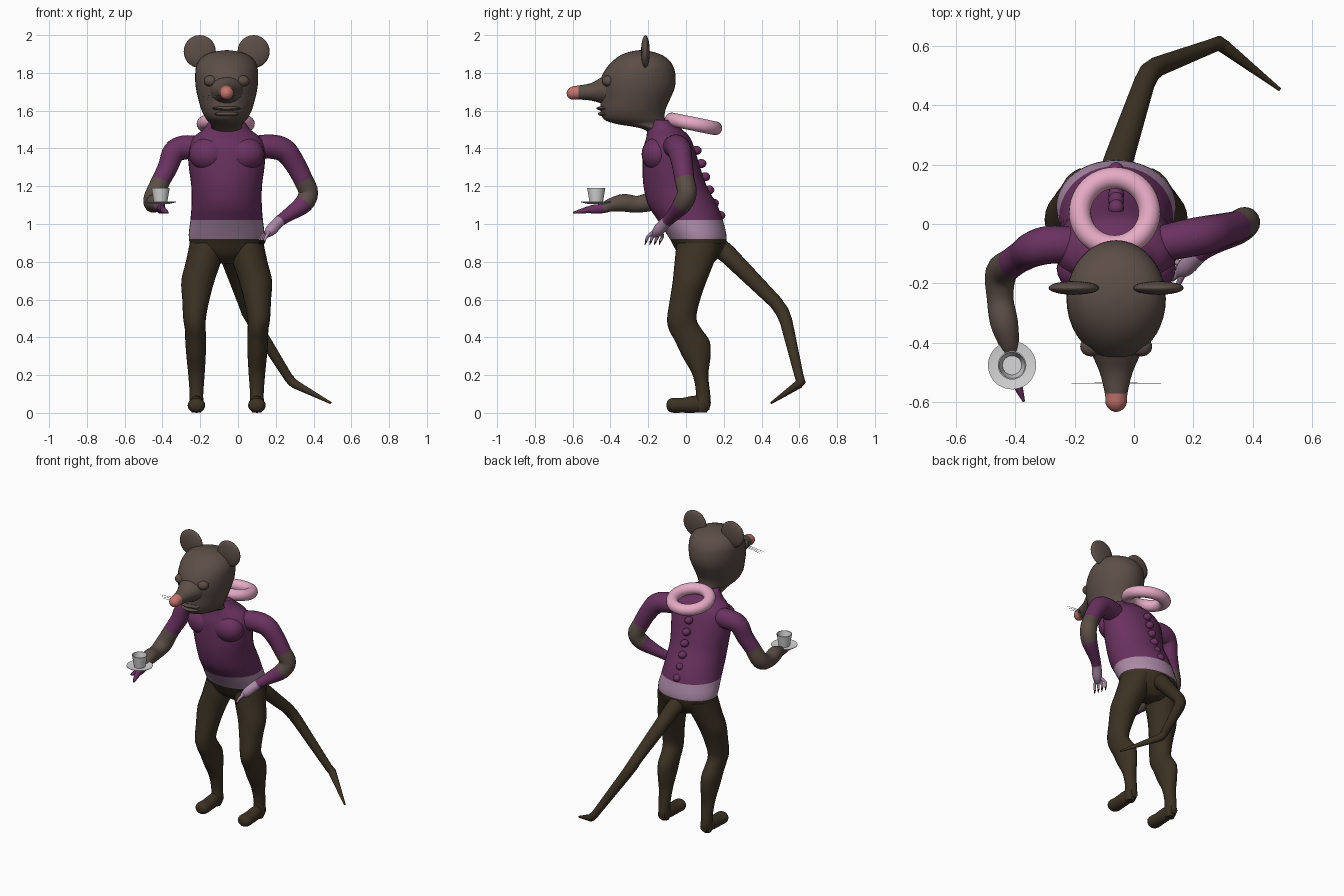
import bpy, bmesh, math
from mathutils import Vector, Matrix

CX = -0.06  # body centre line


def lin(c):
    c /= 255
    return c / 12.92 if c <= 0.04045 else ((c + 0.055) / 1.055) ** 2.4


MATS = {}
for key, name, rgb in [
        ("F", "fur_brown", (92, 78, 71)), ("L", "dark_leg_brown", (60, 50, 36)),
        ("P", "shirt_purple", (106, 50, 96)), ("W", "waist_lilac", (172, 138, 168)),
        ("R", "ring_pink", (232, 172, 198)), ("N", "nose_pink", (196, 116, 110)),
        ("C", "china_white", (215, 215, 215)), ("K", "claw_dark", (30, 26, 24))]:
    m = bpy.data.materials.new(name)
    m.diffuse_color = (*[lin(c) for c in rgb], 1)
    MATS[key] = m


def finish(name, bm, keys, angle=55):
    bmesh.ops.recalc_face_normals(bm, faces=bm.faces[:])
    me = bpy.data.meshes.new(name)
    bm.to_mesh(me)
    bm.free()
    for k in keys:
        me.materials.append(MATS[k])
    for p in me.polygons:
        p.use_smooth = True
    me.set_sharp_from_angle(angle=math.radians(angle))
    ob = bpy.data.objects.new(name, me)
    bpy.context.collection.objects.link(ob)
    return ob


def spline(pts, steps):
    """Smooth interpolation through the control points (Catmull-Rom)."""
    out = []
    for i in range(len(pts) - 1):
        p0, p1, p2, p3 = (pts[max(i - 1, 0)], pts[i], pts[i + 1],
                          pts[min(i + 2, len(pts) - 1)])
        for s in range(steps):
            t = s / steps
            out.append(tuple(0.5 * (2 * b + (c - a) * t + (2 * a - 5 * b + 4 * c - d) * t * t
                                    + (3 * b - a - 3 * c + d) * t ** 3)
                             for a, b, c, d in zip(p0, p1, p2, p3)))
    return out + [pts[-1]]


def loft(name, pts, colours, plane=None, steps=4, n=24, angle=55):
    """Skin elliptical rings (x, y, z, a[, b]); colours has one key per segment, last repeats."""
    pts = [tuple(p) if len(p) == 5 else tuple(p) + (p[3],) for p in pts]
    rings = spline(pts, steps)
    keys = sorted(set(colours))
    bm = bmesh.new()
    loops, u = [], Vector((1, 0, 0.01))
    for i, (x, y, z, a, b) in enumerate(rings):
        c = Vector((x, y, z))
        if plane:
            u, v = Vector((1, 0, 0)), Vector((0, 1, 0) if plane == "XY" else (0, 0, 1))
        else:
            t0 = c - Vector(rings[i - 1][:3]) if i else Vector()
            t1 = Vector(rings[i + 1][:3]) - c if i < len(rings) - 1 else Vector()
            t = (t0.normalized() + t1.normalized()).normalized()
            u = u - t * u.dot(t)
            if u.length < 0.05:
                u = t.orthogonal()
            u.normalize()
            v = t.cross(u)
        a, b = max(a, 0.001), max(b, 0.001)
        loops.append([bm.verts.new(c + u * a * math.cos(k * math.tau / n)
                                   + v * b * math.sin(k * math.tau / n)) for k in range(n)])
    for i in range(len(loops) - 1):
        key = colours[min(i // steps, len(colours) - 1)]
        for k in range(n):
            f = bm.faces.new((loops[i][k], loops[i][(k + 1) % n],
                              loops[i + 1][(k + 1) % n], loops[i + 1][k]))
            f.material_index = keys.index(key)
    bm.faces.new(loops[0]).material_index = keys.index(colours[0])
    bm.faces.new(loops[-1]).material_index = keys.index(colours[-1])
    return finish(name, bm, keys, angle)


def ball(name, loc, size, key):
    bm = bmesh.new()
    bmesh.ops.create_uvsphere(bm, u_segments=24, v_segments=14, radius=1,
                              matrix=Matrix.LocRotScale(Vector(loc), None, Vector(size)))
    return finish(name, bm, [key])


def stack(x, rows):
    """Horizontal rings from (z, y_front, y_back, half_width)."""
    return [(x, (f + b) / 2, z, a, (b - f) / 2) for z, f, b, a in rows]


# torso with hips, waistband and shirt
loft("torso", stack(CX, [
    (0.79, 0.02, 0.14, 0.06), (0.84, -0.04, 0.185, 0.165), (0.92, -0.085, 0.215, 0.2),
    (1.02, -0.15, 0.195, 0.192), (1.10, -0.20, 0.165, 0.186), (1.20, -0.225, 0.11, 0.187),
    (1.30, -0.23, 0.075, 0.2), (1.40, -0.225, 0.045, 0.205), (1.46, -0.21, 0.02, 0.175),
    (1.50, -0.205, -0.02, 0.125), (1.55, -0.19, -0.08, 0.09)]), "LLWP", "XY", n=40)

# buttons down the spine
for i, (y, z) in enumerate([(0.055, 1.39), (0.08, 1.32), (0.1, 1.25),
                            (0.122, 1.18), (0.146, 1.11), (0.18, 1.045)]):
    ball(f"back_button_{i + 1}", (CX, y, z), (0.026, 0.028, 0.024), "P")

# skull, jaw and neck
loft("head", stack(CX, [
    (1.44, -0.19, -0.05, 0.07), (1.50, -0.22, -0.085, 0.08), (1.53, -0.37, -0.105, 0.085),
    (1.555, -0.435, -0.112, 0.108), (1.60, -0.452, -0.11, 0.132), (1.66, -0.452, -0.085, 0.15),
    (1.72, -0.455, -0.06, 0.163), (1.78, -0.447, -0.055, 0.167), (1.84, -0.41, -0.07, 0.16),
    (1.885, -0.36, -0.11, 0.128), (1.91, -0.305, -0.17, 0.075), (1.92, -0.25, -0.23, 0.01)]),
    "F", "XY", n=40)

# snout with coloured nose tip
loft("snout", [
    (CX, -0.34, 1.715, 0.12, 0.09), (CX, -0.43, 1.71, 0.085, 0.075),
    (CX, -0.50, 1.70, 0.055, 0.047), (CX, -0.57, 1.696, 0.038, 0.037),
    (CX, -0.605, 1.693, 0.035, 0.034), (CX, -0.625, 1.692, 0.02, 0.02),
    (CX, -0.632, 1.692, 0.002, 0.002)], "FFFN", "XZ")

# lips
ball("upper_lip", (CX, -0.435, 1.612), (0.075, 0.04, 0.012), "F")
ball("lower_lip", (CX, -0.43, 1.583), (0.065, 0.037, 0.013), "F")

for s, side in ((-1, "right"), (1, "left")):
    # ears, eyelids, chest
    ball(f"{side}_ear", (CX + s * 0.1425, -0.215, 1.913), (0.085, 0.023, 0.087), "F")
    ball(f"{side}_eyelid", (CX + s * 0.085, -0.412, 1.757), (0.036, 0.033, 0.03), "F")
    ball(f"{side}_chest", (CX + s * 0.095, -0.15, 1.37), (0.105, 0.085, 0.09), "P")
    # whiskers
    for j in range(3):
        loft(f"{side}_whisker_{j + 1}",
             [(CX + s * 0.03, -0.535, 1.685 - 0.008 * j, 0.0016),
              (CX + s * (0.15 - 0.012 * j), -0.535, 1.675 - 0.01 * j, 0.001)],
             "C", steps=1, n=5)
    # legs
    leg = [(0.90, -0.05, 0.19, 0.095, 0.10), (0.80, -0.06, 0.15, 0.093, 0.123),
           (0.70, -0.07, 0.11, 0.088, 0.152), (0.60, -0.085, 0.075, 0.072, 0.163),
           (0.50, -0.10, 0.055, 0.06, 0.17), (0.44, -0.09, 0.085, 0.055, 0.166),
           (0.38, -0.058, 0.125, 0.055, 0.164), (0.30, -0.02, 0.13, 0.051, 0.162),
           (0.20, 0.035, 0.118, 0.043, 0.16), (0.10, 0.053, 0.128, 0.036, 0.16),
           (0.04, 0.04, 0.13, 0.037, 0.16), (0.003, 0.06, 0.11, 0.025, 0.16)]
    loft(f"{side}_leg", [(CX + s * dx, (f + b) / 2, z, a, (b - f) / 2)
                         for z, f, b, a, dx in leg], "L", "XY")
    fx = CX + s * 0.16
    loft(f"{side}_foot", [(fx, 0.125, 0.045, 0.025, 0.03), (fx, 0.05, 0.046, 0.038, 0.045),
                          (fx, -0.02, 0.04, 0.043, 0.039), (fx, -0.07, 0.04, 0.046, 0.039),
                          (fx, -0.095, 0.04, 0.032, 0.028), (fx, -0.104, 0.04, 0.004, 0.004)],
         "L", "XZ")

# arm resting on the hip
loft("left_arm", [
    (0.08, -0.07, 1.405, 0.06), (0.17, -0.05, 1.41, 0.064), (0.245, -0.035, 1.39, 0.063),
    (0.30, -0.02, 1.32, 0.056), (0.345, -0.008, 1.235, 0.052), (0.372, 0.005, 1.165, 0.052),
    (0.345, -0.02, 1.105, 0.05), (0.27, -0.065, 1.05, 0.036), (0.22, -0.10, 1.015, 0.03),
    (0.175, -0.145, 0.968, 0.03), (0.15, -0.17, 0.94, 0.015)], "PPPPFFPPW")
for i in range(4):
    x, y = 0.15 - 0.008 * i, -0.21 + 0.025 * i
    loft(f"left_finger_{i + 1}", [(0.165, -0.165 + 0.01 * i, 0.96, 0.012),
                                  (x, y + 0.01, 0.935, 0.009), (x - 0.01, y, 0.912, 0.007),
                                  (x - 0.014, y - 0.008, 0.888, 0.001)], "WWK", n=8)

# arm held forward
loft("right_arm", [
    (-0.2, -0.07, 1.405, 0.06), (-0.285, -0.07, 1.405, 0.064), (-0.34, -0.085, 1.38, 0.06),
    (-0.372, -0.105, 1.30, 0.053), (-0.41, -0.13, 1.225, 0.05), (-0.447, -0.165, 1.135, 0.053),
    (-0.45, -0.25, 1.105, 0.045), (-0.437, -0.33, 1.112, 0.047), (-0.42, -0.40, 1.10, 0.035),
    (-0.412, -0.44, 1.083, 0.026), (-0.405, -0.50, 1.078, 0.022), (-0.40, -0.53, 1.078, 0.008)],
    "PPPPFFFFFP")
for i, (x, y, z) in enumerate([(-0.37, -0.597, 1.06), (-0.39, -0.56, 1.07), (-0.425, -0.55, 1.078)]):
    loft(f"right_finger_{i + 1}", [(-0.41, -0.47, 1.08, 0.017),
                                   ((x - 0.4) / 2 - 0.005, (y - 0.49) / 2, (z + 1.08) / 2, 0.015),
                                   (x, y, z, 0.004)], "P", n=10)

# saucer and cup
sx, sy = -0.41, -0.475
loft("saucer", [(sx, sy, z, r) for z, r in [
    (1.106, 0.001), (1.106, 0.045), (1.115, 0.081), (1.118, 0.081), (1.112, 0.045),
    (1.112, 0.001)]], "C", "XY", steps=1, n=40, angle=30)
loft("cup", [(sx, sy, z, r) for z, r in [
    (1.112, 0.001), (1.112, 0.035), (1.19, 0.048), (1.19, 0.044), (1.125, 0.032),
    (1.125, 0.001)]], "C", "XY", steps=1, n=40, angle=30)

# jointed tail
loft("tail", [
    (-0.08, 0.12, 0.92, 0.055), (-0.05, 0.22, 0.84, 0.05), (0.035, 0.475, 0.585, 0.036),
    (0.053, 0.51, 0.535, 0.036), (0.08, 0.53, 0.485, 0.034), (0.265, 0.60, 0.19, 0.024),
    (0.285, 0.608, 0.165, 0.025), (0.305, 0.595, 0.15, 0.023), (0.49, 0.452, 0.053, 0.006)],
    "L", steps=1, n=16)

# padded ring behind the neck
bpy.ops.mesh.primitive_torus_add(major_segments=48, minor_segments=18, major_radius=0.117,
                                 minor_radius=0.037, location=(-0.065, 0.04, 1.53),
                                 rotation=(-0.2, 0, 0))
ring = bpy.context.object
ring.name = "neck_ring"
ring.data.materials.append(MATS["R"])
bpy.ops.object.shade_smooth()
